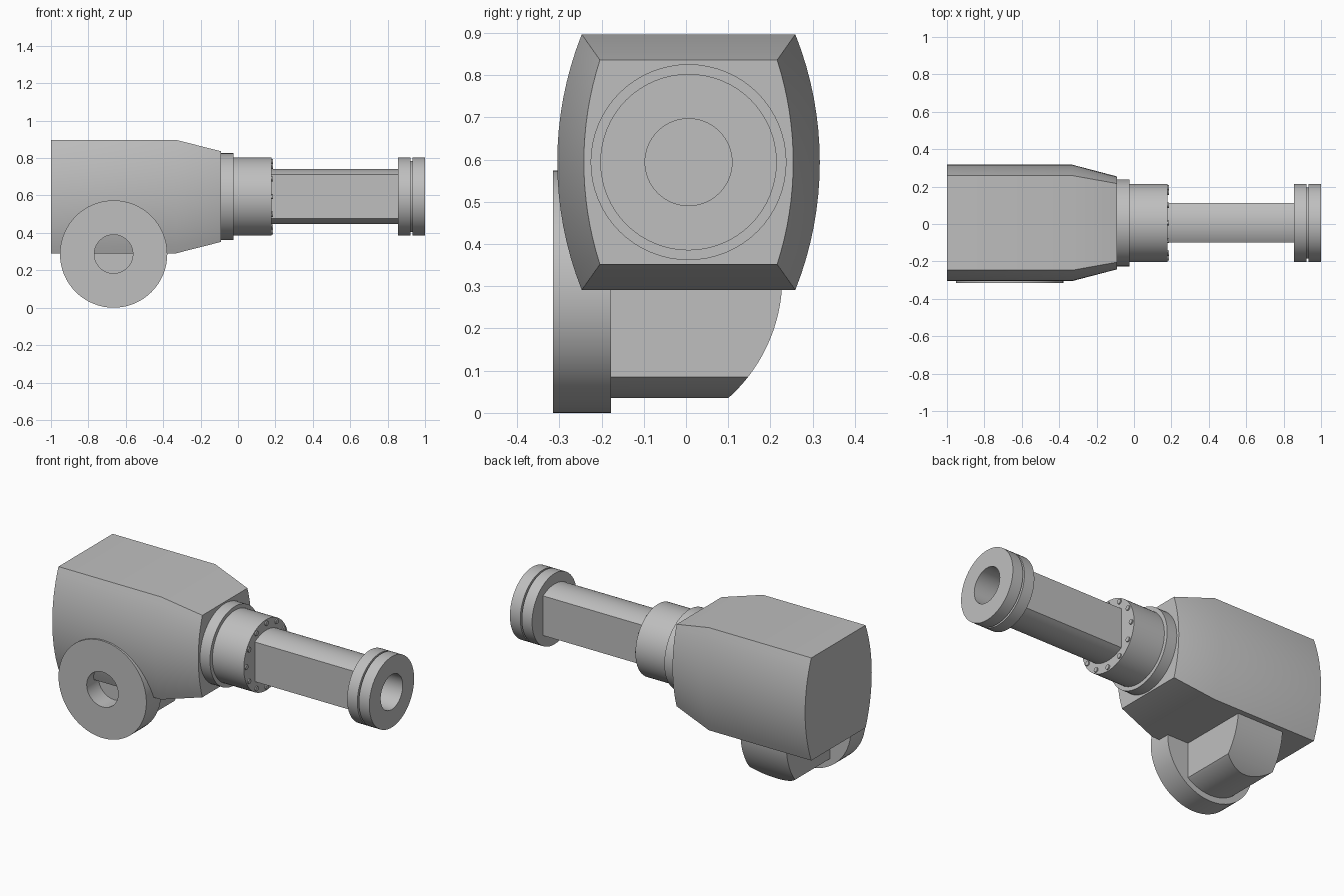
import bpy
import bmesh
from math import sin, cos, pi, sqrt, radians
from mathutils import Vector

cube = bpy.data.objects.get("Cube")
if cube:
    bpy.data.objects.remove(cube, do_unlink=True)

# One plain grey for the whole model
grey = bpy.data.materials.new("plain_grey")
grey.use_nodes = True
tone = (0.52, 0.52, 0.52, 1)
grey.diffuse_color = tone
grey.node_tree.nodes["Principled BSDF"].inputs["Base Color"].default_value = tone

YC, ZC = 0.006, 0.594          # long axis of the model
HX, HZ, HR = -0.665, 0.287, 0.287   # hinge centre and radius


def loft(name, rings, caps=(True, True)):
    """Skin a list of equal-length closed rings, optionally capping the ends."""
    bm = bmesh.new()
    loops = [[bm.verts.new(p) for p in ring] for ring in rings]
    n = len(loops[0])
    for a, b in zip(loops, loops[1:]):
        for i in range(n):
            j = (i + 1) % n
            bm.faces.new((a[i], a[j], b[j], b[i]))
    for loop, cap in ((loops[0], caps[0]), (loops[-1], caps[1])):
        if cap:
            bm.faces.new(loop)
    bmesh.ops.recalc_face_normals(bm, faces=bm.faces)
    mesh = bpy.data.meshes.new(name)
    bm.to_mesh(mesh)
    bm.free()
    mesh.materials.append(grey)
    obj = bpy.data.objects.new(name, mesh)
    bpy.context.collection.objects.link(obj)
    bpy.ops.object.select_all(action='DESELECT')
    obj.select_set(True)
    bpy.context.view_layer.objects.active = obj
    bpy.ops.object.shade_smooth_by_angle(angle=radians(25))
    return obj


def lathe(name, profile, centre, axis='X', caps=(True, True), n=64):
    """Turn (position, radius) pairs about an axis through the centre."""
    rings = []
    for t, r in profile:
        ring = []
        for i in range(n):
            u, v = r * cos(2 * pi * i / n), r * sin(2 * pi * i / n)
            offset = (t, u, v) if axis == 'X' else (u, t, v)
            ring.append(Vector(centre) + Vector(offset))
        rings.append(ring)
    return loft(name, rings, caps)


def arc_section(half_flat, half_side, bulge, steps=16):
    """Section with two flat sides (at +-half_flat) and two bulged ends."""
    pts = []
    radius = (half_side ** 2 + bulge ** 2) / (2 * bulge)
    for sign in (1, -1):
        for i in range(steps + 1):
            s = half_side * (1 - 2 * i / steps)
            rise = sqrt(radius ** 2 - s ** 2) - (radius - bulge)
            pts.append((sign * s, sign * (half_flat + rise)))
    return pts


# Main housing: flat top and bottom, bulged sides, tapered front
def housing_ring(x, half_top, half_height, bulge):
    return [(x, YC + b, ZC + a) for a, b in arc_section(half_top, half_height, bulge)]


wide = (0.253, 0.303, 0.058)
loft("main_housing", [housing_ring(-1, *wide), housing_ring(-0.33, *wide),
                      housing_ring(-0.09, 0.21, 0.242, 0.038)])

# Stepped collars at the front of the housing
axis_centre = (0, YC, ZC)
lathe("large_collar", [(-0.12, 0.232), (-0.025, 0.232)], axis_centre)
lathe("sleeve", [(-0.03, 0.209), (0.18, 0.209)], axis_centre)

# Ring of bolt heads on the sleeve face
for k in range(12):
    a = 2 * pi * k / 12
    lathe("sleeve_bolt", [(0.175, 0.014), (0.187, 0.014)],
          (0, YC + 0.188 * cos(a), ZC + 0.188 * sin(a)), n=12)

# Flat-sided arm with curved top and bottom
arm = arc_section(0.117, 0.106, 0.03)
loft("arm", [[(x, YC + a, ZC + b) for a, b in arm] for x in (0.17, 0.856)],
     caps=(True, False))

# Grooved end flange with a blind bore
lathe("end_flange", [(0.855, 0.103), (0.855, 0.209), (0.922, 0.209), (0.922, 0.19),
                     (0.932, 0.19), (0.932, 0.209), (1, 0.209), (1, 0.103),
                     (0.75, 0.103)], axis_centre, caps=(False, True))

# Hinge disc with a shallow recess
lathe("hinge_disc", [(-0.178, HR), (-0.315, HR), (-0.315, 0.103), (-0.205, 0.103)],
      (HX, 0, HZ), axis='Y')

# Hinge block: rounded underside, flat sides, back end rounded off
rows = []
for i in range(41):
    z = 0.0352 + (0.085 - 0.0352) * (i / 20) ** 2 if i <= 20 else 0.085 + (i - 20) * 0.0125
    w = min(0.15, sqrt(max(0.252 ** 2 - (HZ - z) ** 2, 0)))
    y = -0.153 + sqrt(0.381 ** 2 - (0.32 - z) ** 2)
    rows.append([(HX - w, -0.19, z), (HX + w, -0.19, z), (HX + w, y, z), (HX - w, y, z)])
loft("hinge_block", rows)
